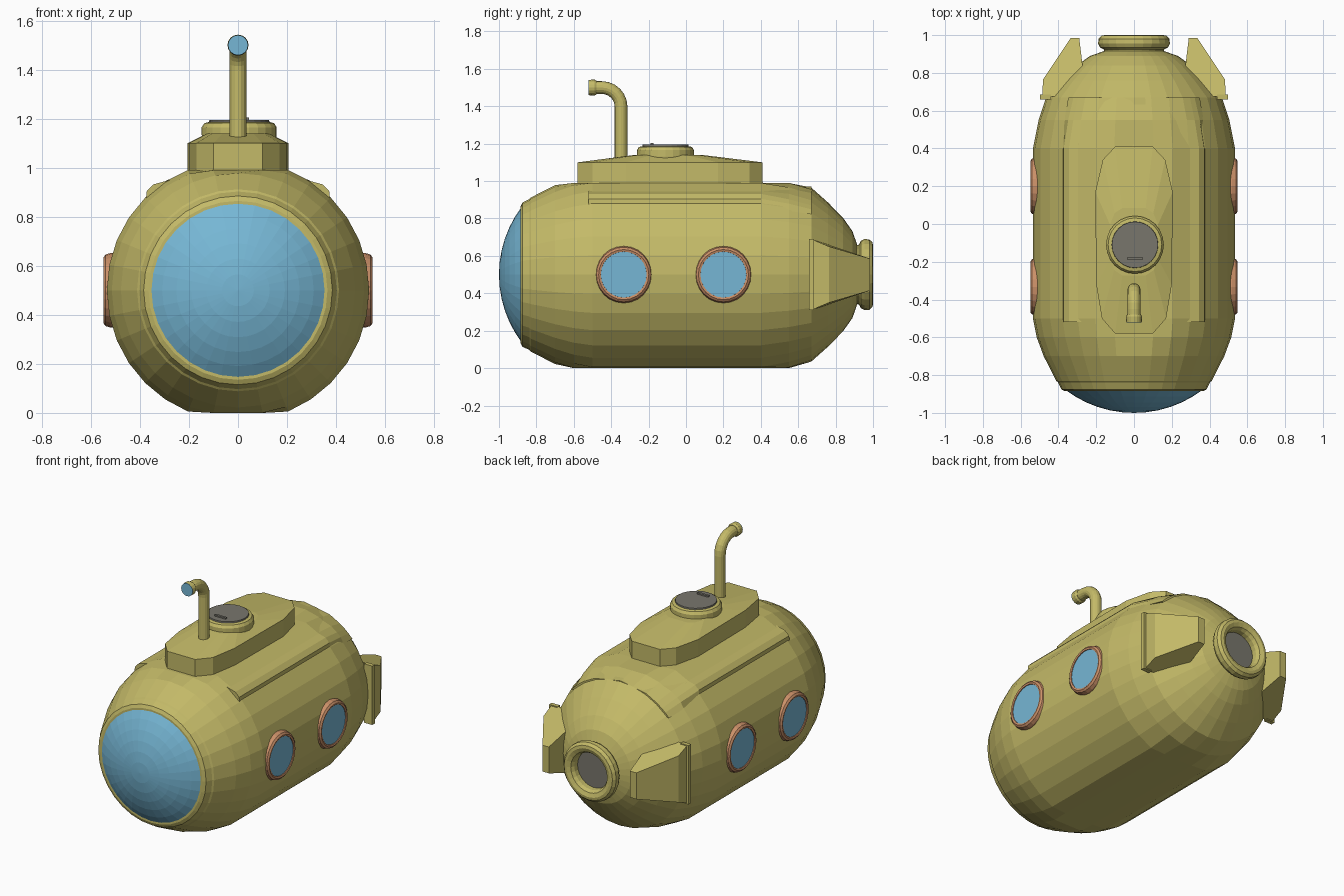
import bpy, bmesh, math
from mathutils import Vector

if "Cube" in bpy.data.objects:
    bpy.data.objects.remove(bpy.data.objects["Cube"])


def material(name, rgb):
    m = bpy.data.materials.new(name)
    m.diffuse_color = (*rgb, 1)
    m.use_nodes = True
    m.node_tree.nodes["Principled BSDF"].inputs["Base Color"].default_value = m.diffuse_color
    return m


YELLOW = material("yellow_paint", (0.55, 0.49, 0.138))
BLUE = material("blue_glass", (0.18, 0.47, 0.66))
COPPER = material("copper_trim", (0.60, 0.28, 0.14))
GREY = material("grey_metal", (0.19, 0.183, 0.152))


def finish(name, bm, mat):
    bmesh.ops.remove_doubles(bm, verts=bm.verts, dist=1e-5)
    bmesh.ops.recalc_face_normals(bm, faces=bm.faces)
    me = bpy.data.meshes.new(name)
    bm.to_mesh(me)
    bm.free()
    me.materials.append(mat)
    ob = bpy.data.objects.new(name, me)
    bpy.context.collection.objects.link(ob)
    return ob


def loft(name, rings, mat, caps=True):
    """Skin a list of equally long closed rings."""
    bm = bmesh.new()
    vs = [[bm.verts.new(p) for p in ring] for ring in rings]
    n = len(rings[0])
    for a, b in zip(vs, vs[1:]):
        for i in range(n):
            j = (i + 1) % n
            bm.faces.new((a[i], a[j], b[j], b[i]))
    if caps:
        bm.faces.new(vs[0])
        bm.faces.new(vs[-1])
    return finish(name, bm, mat)


def lathe(name, profile, centre, axis, mat, n=32, closed=False, zlim=None):
    """Turn (distance along axis, radius) points around an axis."""
    axis, c = Vector(axis), Vector(centre)
    u = Vector((0, 0, 1)) if abs(axis.z) < 0.5 else Vector((1, 0, 0))
    v = axis.cross(u)
    if closed:
        profile = profile + profile[:1]
    rings = []
    for d, r in profile:
        ring = []
        for i in range(n):
            a = 2 * math.pi * i / n
            p = c + axis * d + (u * math.cos(a) + v * math.sin(a)) * r
            if zlim:
                p.z = min(max(p.z, zlim[0]), zlim[1])
            ring.append(p)
        rings.append(ring)
    return loft(name, rings, mat, caps=not closed)


def box(name, lo, hi, mat):
    ring = [(lo[0], lo[1]), (hi[0], lo[1]), (hi[0], hi[1]), (lo[0], hi[1])]
    return loft(name, [[(x, y, z) for x, y in ring] for z in (lo[2], hi[2])], mat)


Y, Z = (0, 1, 0), (0, 0, 1)

# Hull: turned along y, flattened at keel and deck
lathe("hull", [(-0.885, 0.365), (-0.875, 0.385), (-0.838, 0.403), (-0.83, 0.412),
               (-0.7, 0.478), (-0.6, 0.515), (-0.5, 0.535), (0.4, 0.535),
               (0.55, 0.505), (0.67, 0.465), (0.76, 0.385), (0.84, 0.303),
               (0.89, 0.232), (0.915, 0.16)],
      (0, 0, 0.5), Y, YELLOW, zlim=(0.0, 0.99))

# Raised deck plate with stepped shoulders
half = [(0.378, 0.85), (0.372, 0.905), (0.345, 0.932), (0.29, 0.947), (0.2, 0.972)]
section = half + [(0, 0.992)] + [(-x, z) for x, z in reversed(half)]
rings = []
for y, s in ((-0.52, 1), (0.4, 1), (0.55, 0.975), (0.67, 0.955)):
    ring = []
    for x, z in section:
        r = math.hypot(x, z - 0.5)
        k = s if y < 0.5 else min(s, (0.515 if y < 0.6 else 0.474) / r)
        ring.append((x * k, y, 0.5 + (z - 0.5) * k))
    rings.append(ring)
loft("deck_plate", rings, YELLOW)

# Front window dome
R, dome = 0.602, []
top = math.asin(0.363 / R)
for i in range(7):
    a = top * i / 6
    dome.append((-1 + R * (1 - math.cos(a)), R * math.sin(a)))
dome[0] = (-1, 0.0005)
lathe("front_window", dome, (0, 0, 0.5), Y, BLUE)

# Conning tower
half = [(0.1, -0.58), (0.17, -0.5), (0.2, -0.32), (0.205, 0.17), (0.165, 0.34), (0.1, 0.41)]
plan = half + [(-x, y) for x, y in reversed(half)]
loft("conning_tower",
     [[(x, y, 0.93) for x, y in plan], [(x, y, 1.1) for x, y in plan],
      [(x * 0.62, -0.1 + (y + 0.1) * 0.36, 1.14) for x, y in plan]], YELLOW)

# Hatch
H = (0.005, -0.11, 0)
lathe("hatch_collar", [(1.1, 0.15), (1.135, 0.153), (1.165, 0.153), (1.182, 0.142),
                       (1.186, 0.125)], H, Z, YELLOW, 24)
lathe("hatch_lid", [(1.18, 0.124), (1.195, 0.122)], H, Z, GREY, 24)
box("hatch_handle", (-0.035, -0.19, 1.19), (0.045, -0.175, 1.204), GREY)

# Periscope pipe swept up and bent forwards
path = [(-0.347, 1.1, 0)]
for i in range(7):
    a = math.pi / 2 * i / 6
    path.append((-0.45 + 0.103 * math.cos(a), 1.397 + 0.103 * math.sin(a), a))
path.append((-0.49, 1.5, math.pi / 2))
rings = []
for y, z, a in path:
    ring = []
    for i in range(16):
        t = 2 * math.pi * i / 16
        o = 0.034 * math.cos(t)
        ring.append((0.034 * math.sin(t), y + o * math.cos(a), z + o * math.sin(a)))
    rings.append(ring)
loft("periscope_pipe", rings, YELLOW)
lathe("periscope_collar", [(-0.518, 0.041), (-0.49, 0.043), (-0.478, 0.036)],
      (0, 0, 1.5), Y, YELLOW, 16)
lathe("periscope_lens", [(-0.521, 0.041), (-0.517, 0.041)], (0, 0, 1.5), Y, BLUE, 16)

# Portholes and tail fins, both sides
for s, side in ((1, "right"), (-1, "left")):
    for y, place in ((-0.333, "front"), (0.2, "rear")):
        lathe(f"porthole_ring_{place}_{side}",
              [(0.47, 0.15), (0.52, 0.152), (0.54, 0.146), (0.549, 0.134),
               (0.546, 0.123), (0.5, 0.12)], (0, y, 0.5), (s, 0, 0), COPPER, 24, closed=True)
        lathe(f"porthole_glass_{place}_{side}", [(0.535, 0.124), (0.541, 0.124)],
              (0, y, 0.5), (s, 0, 0), BLUE, 24)
    fin = [(0.485, 0.675, 0.188), (0.482, 0.765, 0.15), (0.335, 0.985, 0.085),
           (0.29, 0.985, 0.085), (0.27, 0.82, 0.14), (0.4, 0.675, 0.188)]
    loft(f"tail_fin_{side}",
         [[(s * x, y, 0.5 + k * h) for x, y, h in fin] for k in (-1, 1)], YELLOW)
    x0, x1 = sorted((s * 0.44, s * 0.498))
    box(f"fin_hinge_{side}", (x0, 0.658, 0.31), (x1, 0.685, 0.69), YELLOW)

# Tail nozzle
lathe("nozzle_ring", [(0.9, 0.155), (0.925, 0.16), (0.935, 0.18), (0.955, 0.19),
                      (0.98, 0.188), (0.997, 0.173), (1.0, 0.155), (0.99, 0.13),
                      (0.97, 0.118), (0.92, 0.115)], (0, 0, 0.5), Y, YELLOW, 24, closed=True)
lathe("nozzle_plate", [(0.91, 0.118), (0.94, 0.118)], (0, 0, 0.5), Y, GREY, 24)
